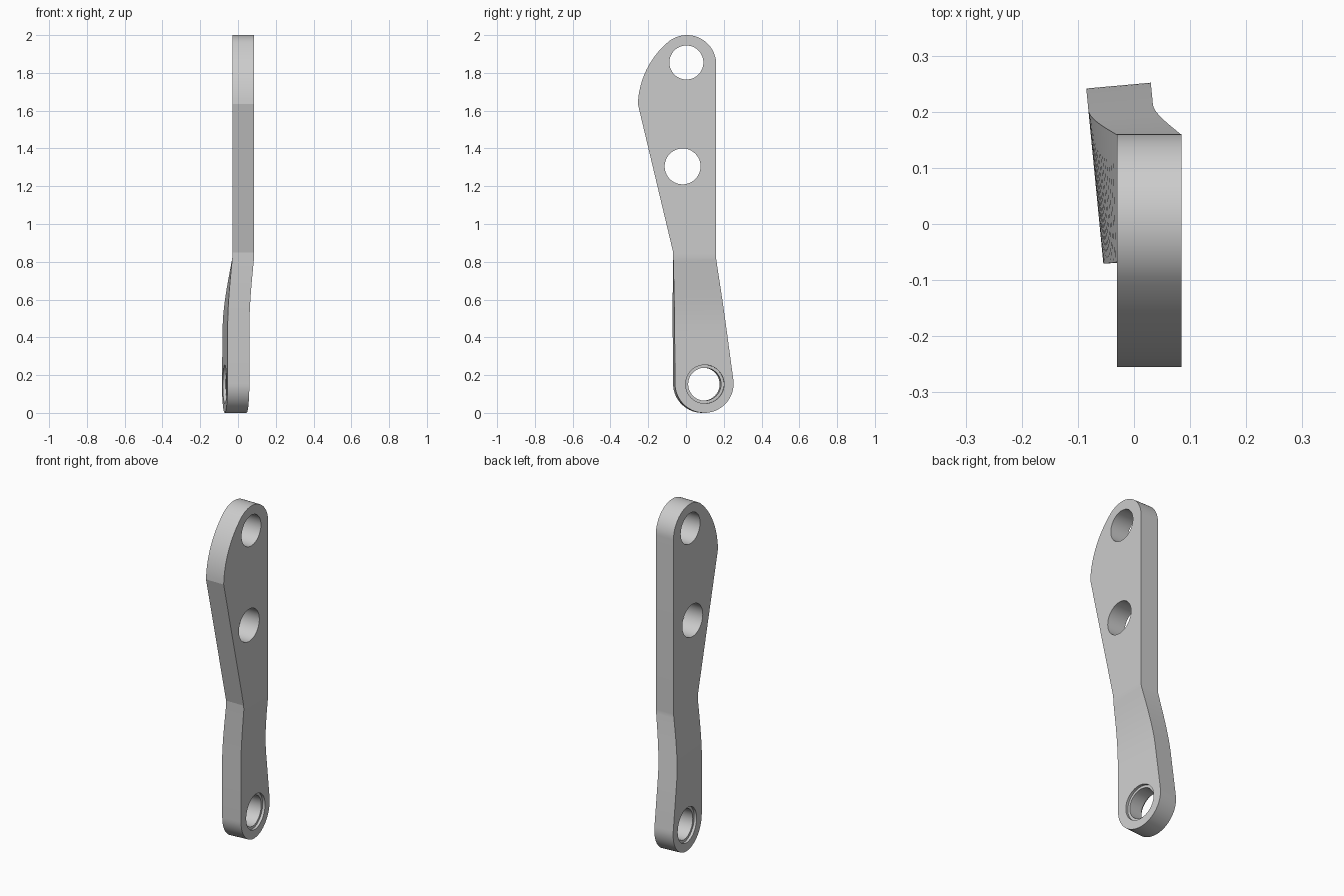
import bpy, bmesh
from math import cos, sin, radians, pi
from mathutils import Vector

if "Cube" in bpy.data.objects:
    bpy.data.objects.remove(bpy.data.objects["Cube"])

X_MIN, X_MAX = -0.03, 0.085      # plate thickness
BEND_TOP, BEND_LOW = 0.82, 0.45  # height range of the bend


def arc(cy, cz, r, start, end, steps):
    angles = [radians(start + (end - start) * i / steps) for i in range(steps + 1)]
    return [(cy + r * cos(a), cz + r * sin(a)) for a in angles]


def cut_hole(target, y, z, radius, x0, x1):
    """Bore a round hole along x between x0 and x1."""
    bpy.ops.mesh.primitive_cylinder_add(vertices=64, radius=radius, depth=x1 - x0,
                                        location=((x0 + x1) / 2, y, z),
                                        rotation=(0, pi / 2, 0))
    cutter = bpy.context.object
    cutter.name = "hole_cutter"
    cutter.hide_render = True
    bpy.context.view_layer.objects.active = target
    mod = target.modifiers.new("hole", 'BOOLEAN')
    mod.operation, mod.solver, mod.object = 'DIFFERENCE', 'EXACT', cutter
    bpy.ops.object.modifier_apply(modifier=mod.name)
    bpy.data.objects.remove(cutter)


def bend(co):
    """Ease the lower arm sideways and turn it slightly about z."""
    t = min(max((BEND_TOP - co.z) / (BEND_TOP - BEND_LOW), 0), 1)
    b = t * (1.5 - 0.5 * t * t)
    return Vector((co.x - b * (0.031 + 0.0975 * co.y),
                   co.y + 0.09 * b * (co.x - 0.03), co.z))


# Side outline: round top, wide shoulder, waist, round foot
outline = arc(0.005, 1.845, 0.155, 0, 130, 24)
outline += arc(0.195, 1.619, 0.45, 130, 178, 16)[1:]
outline += [(-0.068, 0.85)]
outline += arc(0.092, 0.155, 0.155, 180, 368, 32)
outline += [(0.16, 0.81)]

# Plate extruded through its thickness, sliced across the bend
bm = bmesh.new()
face = bm.faces.new([bm.verts.new((X_MIN, y, z)) for y, z in outline])
ext = bmesh.ops.extrude_face_region(bm, geom=[face])
bmesh.ops.translate(bm, vec=(X_MAX - X_MIN, 0, 0),
                    verts=[g for g in ext["geom"] if isinstance(g, bmesh.types.BMVert)])
SLICES = 16
for i in range(-1, SLICES + 2):
    z = BEND_TOP + (BEND_LOW - BEND_TOP) * i / SLICES
    bmesh.ops.bisect_plane(bm, geom=bm.verts[:] + bm.edges[:] + bm.faces[:],
                           plane_co=(0, 0, z), plane_no=(0, 0, 1))
bmesh.ops.recalc_face_normals(bm, faces=bm.faces[:])
mesh = bpy.data.meshes.new("bracket_plate")
bm.to_mesh(mesh)
bm.free()
plate = bpy.data.objects.new("bracket_plate", mesh)
bpy.context.collection.objects.link(plate)

# Through holes, and a shallow counterbore on both sides of the lowest one
cut_hole(plate, 0.002, 1.855, 0.09, -0.3, 0.3)
cut_hole(plate, -0.018, 1.305, 0.095, -0.3, 0.3)
cut_hole(plate, 0.095, 0.152, 0.087, -0.3, 0.3)
cut_hole(plate, 0.095, 0.152, 0.102, X_MAX - 0.015, 0.3)
cut_hole(plate, 0.095, 0.152, 0.102, -0.3, X_MIN + 0.015)

# Bend the lower arm
for v in plate.data.vertices:
    v.co = bend(v.co)

# Material
metal = bpy.data.materials.new("light_grey_metal")
metal.use_nodes = True
grey = (0.6, 0.6, 0.6, 1)
metal.diffuse_color = grey
metal.node_tree.nodes["Principled BSDF"].inputs["Base Color"].default_value = grey
plate.data.materials.clear()
plate.data.materials.append(metal)

# Smooth rounded walls, sharp rims
bpy.ops.object.select_all(action='DESELECT')
plate.select_set(True)
bpy.context.view_layer.objects.active = plate
bpy.ops.object.shade_smooth_by_angle(angle=radians(12))
